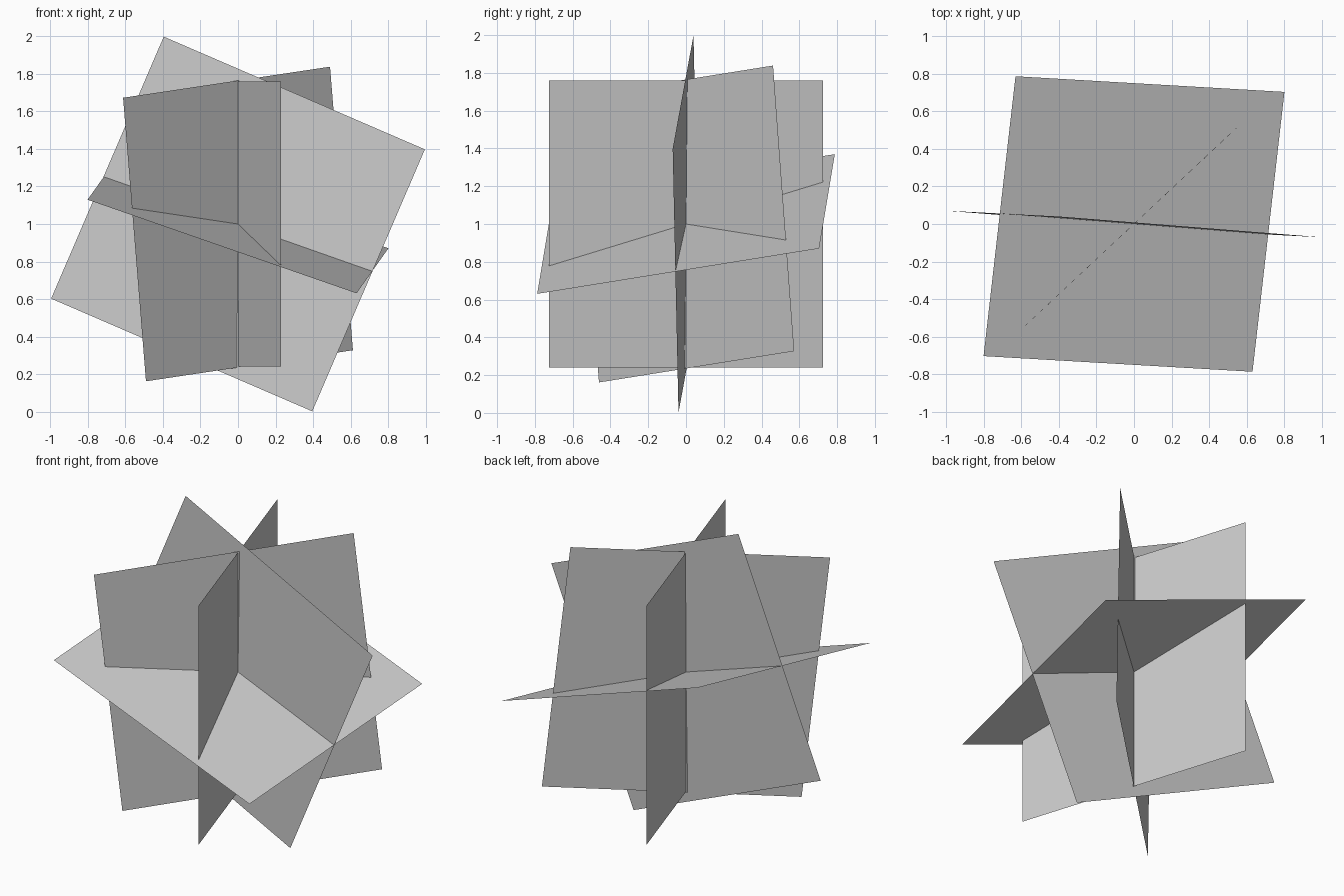
import bpy
from mathutils import Vector, Matrix

if "Cube" in bpy.data.objects:
    bpy.data.objects.remove(bpy.data.objects["Cube"])

SIDE = 1.521
CENTRE = Vector((0, 0, 1))


def card(name, edge_u, edge_v):
    """Square sheet centred on the model, oriented by its two edge directions."""
    u = Vector(edge_u).normalized()
    v = Vector(edge_v)
    v = (v - u * v.dot(u)).normalized()
    n = u.cross(v)
    bpy.ops.mesh.primitive_plane_add(size=SIDE)
    ob = bpy.context.object
    ob.name = name
    ob.matrix_world = Matrix.Translation(CENTRE) @ Matrix((u, v, n)).transposed().to_4x4()
    return ob


# Four crossing square sheets, as in a foliage clump
card("wide_tilted_card", (1.39, -0.11, -0.6), (0.59, -0.03, 1.4))
card("level_card", (1.428, -0.083, -0.497), (0.167, 1.487, 0.24))
card("diagonal_card", (1.1, 1.03, 0.165), (-0.12, -0.11, 1.51))
card("upright_card", (0.46, -1.45, 0), (0, 0, 1))
